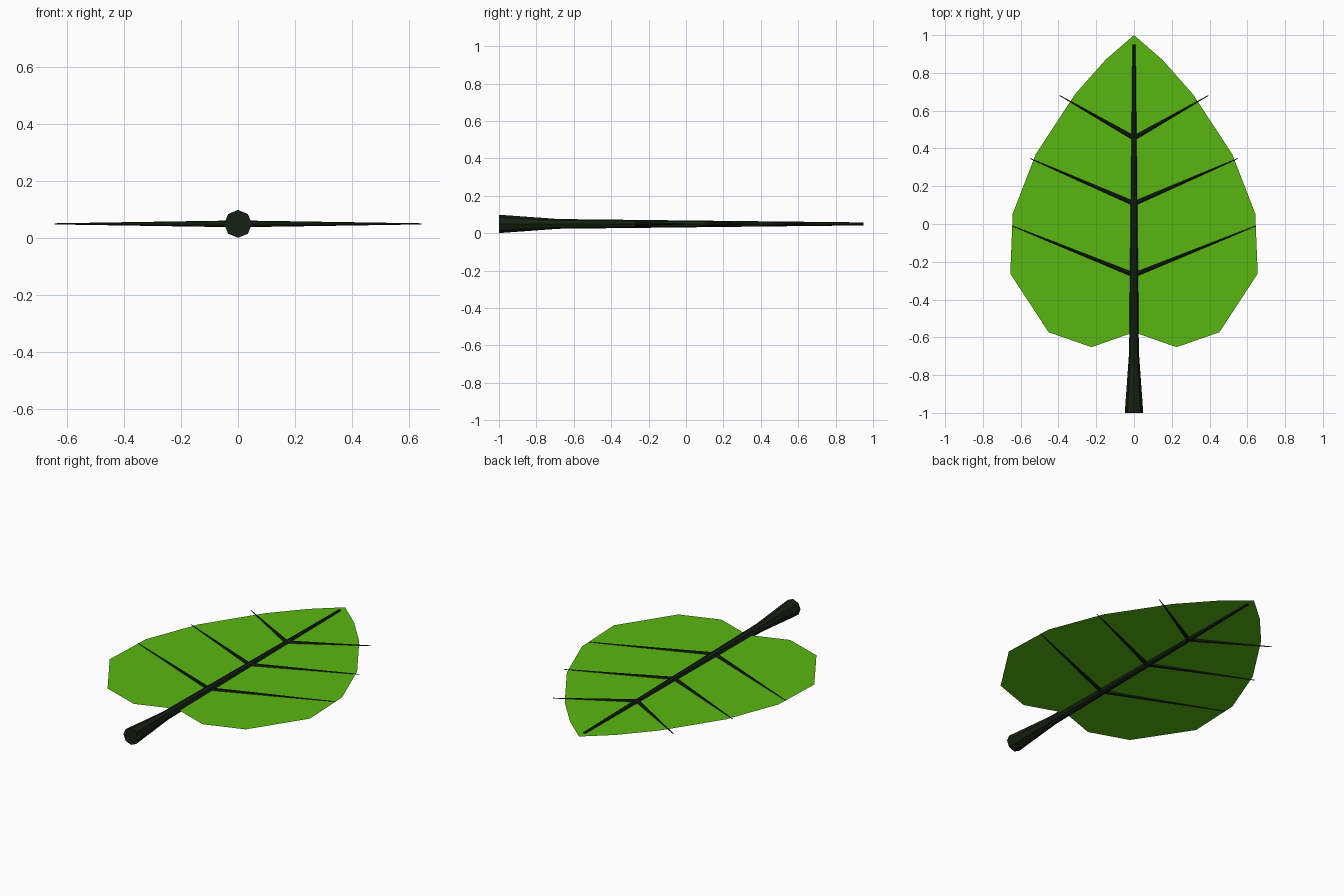
import bpy, bmesh
from math import pi, cos, sin
from mathutils import Vector

if "Cube" in bpy.data.objects:
    bpy.data.objects.remove(bpy.data.objects["Cube"])

Z = 0.05  # height of the leaf plane


def material(name, color):
    m = bpy.data.materials.new(name)
    m.diffuse_color = (*color, 1)
    m.use_nodes = True
    m.node_tree.nodes["Principled BSDF"].inputs["Base Color"].default_value = m.diffuse_color
    return m


GREEN = material("leaf_green", (0.10, 0.47, 0.006))
DARK = material("stem_dark", (0.008, 0.015, 0.006))


def finish(bm, name, mat):
    mesh = bpy.data.meshes.new(name)
    bm.to_mesh(mesh)
    bm.free()
    mesh.materials.append(mat)
    obj = bpy.data.objects.new(name, mesh)
    bpy.context.collection.objects.link(obj)
    return obj


def tapered_rod(name, stations, sides):
    """Rod through (x, y, radius) stations lying in the leaf plane."""
    bm = bmesh.new()
    pts = [Vector((x, y, Z)) for x, y, r in stations]
    up = Vector((0, 0, 1))
    side = (pts[-1] - pts[0]).normalized().cross(up)
    rings = []
    for p, (_, _, r) in zip(pts, stations):
        angles = [2 * pi * i / sides for i in range(sides)]
        rings.append([bm.verts.new(p + r * (side * cos(a) + up * sin(a))) for a in angles])
    for a, b in zip(rings, rings[1:]):
        for i in range(sides):
            j = (i + 1) % sides
            bm.faces.new((a[i], a[j], b[j], b[i]))
    bm.faces.new(rings[0])
    bm.faces.new(rings[-1])
    bmesh.ops.recalc_face_normals(bm, faces=bm.faces)
    return finish(bm, name, DARK)


# Flat blade: half outline from tip to notch, mirrored across the midrib
half = [(0, 1), (0.15, 0.87), (0.31, 0.69), (0.52, 0.37), (0.642, 0.055),
        (0.655, -0.263), (0.452, -0.573), (0.225, -0.652), (0, -0.573)]
bm = bmesh.new()
for s in (1, -1):
    verts = [bm.verts.new((s * x, y, Z)) for x, y in half]
    bm.faces.new(verts if s < 0 else verts[::-1])
bmesh.ops.remove_doubles(bm, verts=bm.verts, dist=1e-4)
finish(bm, "leaf_blade", GREEN)

# Stem and midrib, thick at the foot
tapered_rod("stem", [(0, -1, 0.049), (0, -0.68, 0.026), (0, 0.95, 0.008)], 8)

# Side veins in mirrored pairs: base y, tip x, tip y
for n, (y0, x1, y1) in enumerate([(-0.27, 0.645, -0.01), (0.108, 0.55, 0.347), (0.455, 0.393, 0.68)], 1):
    for s, label in ((1, "right"), (-1, "left")):
        tapered_rod(f"vein_{label}_{n}", [(0, y0, 0.012), (s * x1, y1, 0.002)], 8)
